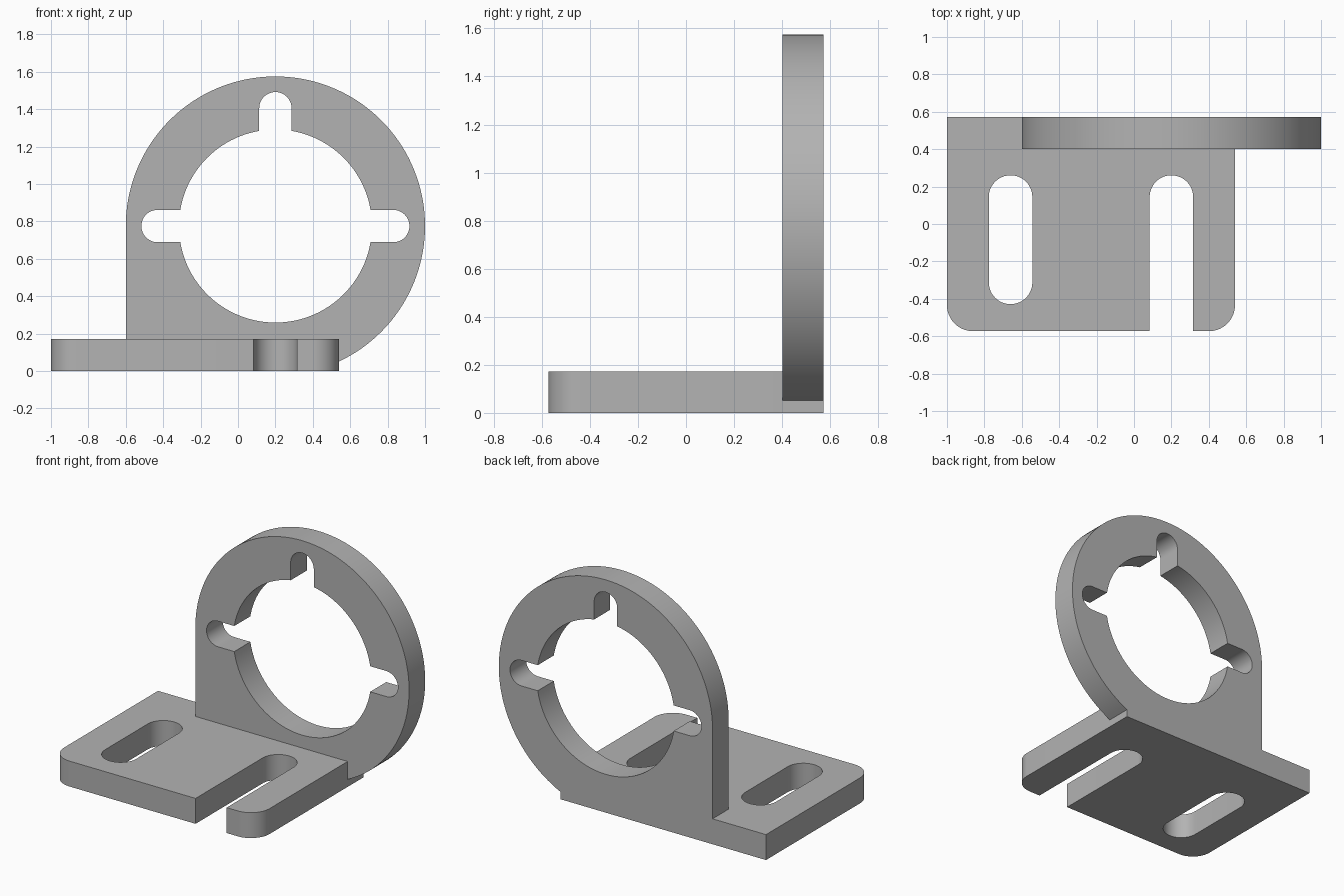
import bpy
import bmesh
from math import asin, atan2, cos, sin, pi, radians
from mathutils import Matrix

cube = bpy.data.objects.get("Cube")
if cube:
    bpy.data.objects.remove(cube, do_unlink=True)

# Single matte grey metal
grey = bpy.data.materials.new("grey metal")
grey.use_nodes = True
grey.diffuse_color = (0.45, 0.45, 0.45, 1)
grey.node_tree.nodes["Principled BSDF"].inputs["Base Color"].default_value = (0.45, 0.45, 0.45, 1)


def arc(cx, cy, r, start, end, steps=24):
    """Points along an arc, angles in radians."""
    angles = [start + (end - start) * i / steps for i in range(steps + 1)]
    return [(cx + r * cos(a), cy + r * sin(a)) for a in angles]


def plate(name, outlines, thickness, matrix):
    """Extrude a flat profile with holes, centred on its own plane."""
    curve = bpy.data.curves.new(name + " profile", "CURVE")
    curve.dimensions = "2D"
    curve.fill_mode = "BOTH"
    curve.extrude = thickness / 2
    for points in outlines:
        spline = curve.splines.new("POLY")
        spline.points.add(len(points) - 1)
        for point, (x, y) in zip(spline.points, points):
            point.co = (x, y, 0, 1)
        spline.use_cyclic_u = True
    helper = bpy.data.objects.new(name + " profile", curve)
    bpy.context.collection.objects.link(helper)
    graph = bpy.context.evaluated_depsgraph_get()
    mesh = bpy.data.meshes.new_from_object(helper.evaluated_get(graph))
    bpy.data.objects.remove(helper, do_unlink=True)
    bpy.data.curves.remove(curve)

    bm = bmesh.new()
    bm.from_mesh(mesh)
    bmesh.ops.remove_doubles(bm, verts=bm.verts, dist=0.0001)
    bmesh.ops.transform(bm, matrix=matrix, verts=bm.verts)
    bmesh.ops.recalc_face_normals(bm, faces=bm.faces)
    bm.to_mesh(mesh)
    bm.free()

    mesh.name = name
    mesh.materials.clear()
    mesh.materials.append(grey)
    obj = bpy.data.objects.new(name, mesh)
    bpy.context.collection.objects.link(obj)
    bpy.ops.object.select_all(action="DESELECT")
    obj.select_set(True)
    bpy.context.view_layer.objects.active = obj
    bpy.ops.object.shade_smooth_by_angle(angle=radians(30))
    return obj


THICK = 0.172
LEFT, RIGHT, DEPTH = -1.0, 0.54, 0.573
CORNER, SLOT = 0.14, 0.1165

# Base: rounded front corners, one open slot and one closed slot
base = arc(LEFT + CORNER, CORNER - DEPTH, CORNER, pi, 1.5 * pi)
base += [(0.2 - SLOT, -DEPTH)]
base += arc(0.2, 0.144, SLOT, pi, 0)
base += [(0.2 + SLOT, -DEPTH)]
base += arc(RIGHT - CORNER, CORNER - DEPTH, CORNER, 1.5 * pi, 2 * pi)
base += [(RIGHT, DEPTH), (LEFT, DEPTH)]
closed_slot = arc(-0.66, 0.144, SLOT, 0, pi) + arc(-0.66, -0.312, SLOT, pi, 2 * pi)
plate("base_plate", [base, closed_slot], THICK, Matrix.Translation((0, 0, THICK / 2)))

# Upright ring: round outside, straight left side, stepped over the base edge
CX, CZ, OUTER, BORE = 0.2, 0.775, 0.8, 0.516
KEY, KEY_REACH = 0.0865, 0.63
meet = asin((RIGHT - CX) / OUTER) - pi / 2
ring = arc(CX, CZ, OUTER, meet, pi, 96)
ring += [(CX - OUTER, THICK), (RIGHT, THICK)]

# Bore with three round-ended keyways
half = asin(KEY / BORE)
bore = []
for i in range(3):
    a = i * pi / 2
    bore += arc(CX + KEY_REACH * cos(a), CZ + KEY_REACH * sin(a), KEY, a - pi / 2, a + pi / 2)
    span = pi / 2 if i < 2 else pi
    bore += arc(CX, CZ, BORE, a + half, a + span - half, 24 if i < 2 else 48)
upright = Matrix.Translation((0, DEPTH - THICK / 2, 0)) @ Matrix.Rotation(pi / 2, 4, "X")
plate("upright_ring", [ring, bore], THICK, upright)
